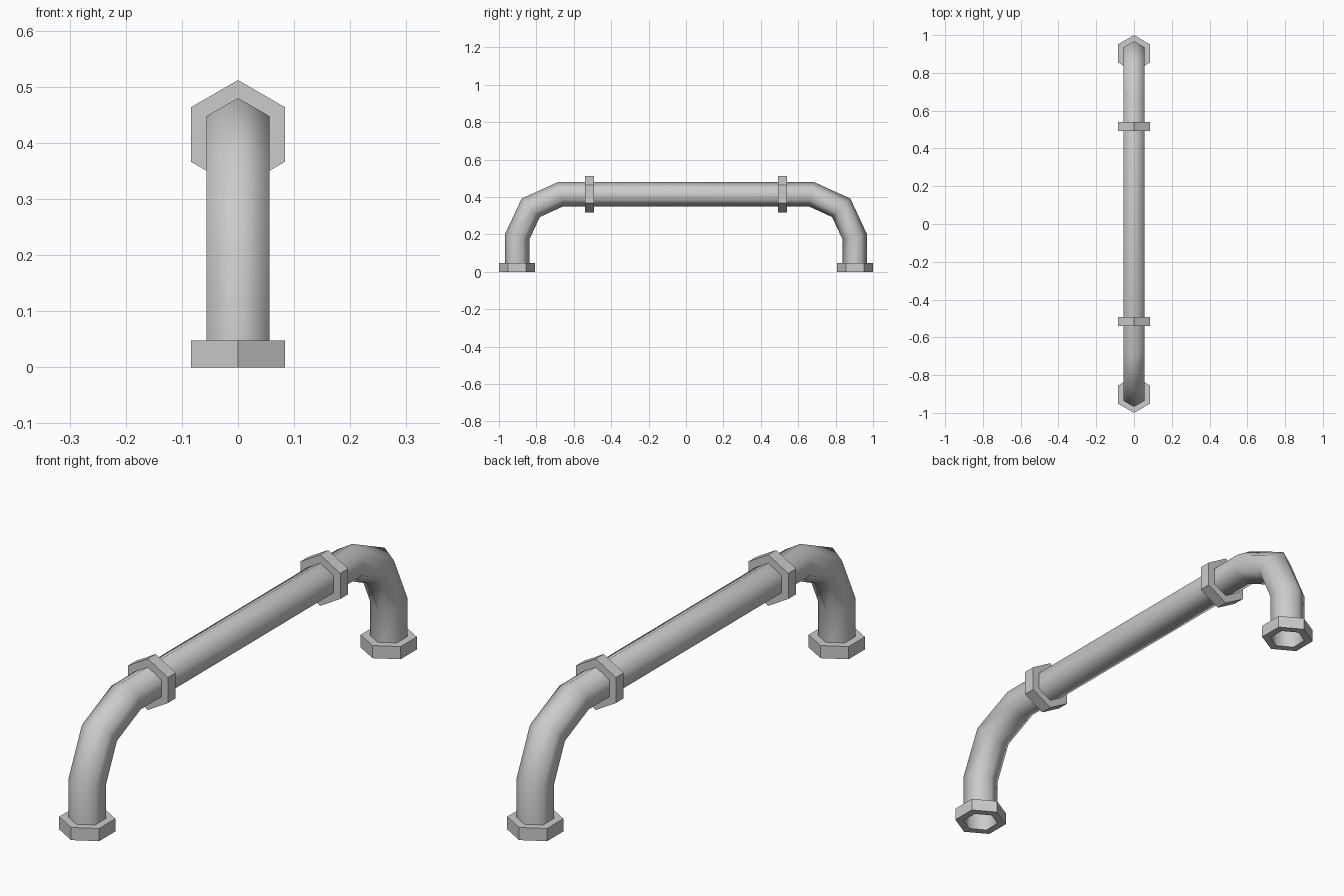
import bpy, bmesh
from math import sin, cos, pi
from mathutils import Vector

cube = bpy.data.objects.get("Cube")
if cube:
    bpy.data.objects.remove(cube, do_unlink=True)

metal = bpy.data.materials.new("grey metal")
metal.use_nodes = True
metal.diffuse_color = (0.6, 0.6, 0.6, 1)
metal.node_tree.nodes["Principled BSDF"].inputs["Base Color"].default_value = (0.6, 0.6, 0.6, 1)

SIDES = 6
PIPE_R, NUT_R = 0.065, 0.097
LEG_Y, BAR_Z = 0.903, 0.415


def finish(bm, name, smooth):
    bmesh.ops.recalc_face_normals(bm, faces=bm.faces)
    mesh = bpy.data.meshes.new(name)
    bm.to_mesh(mesh)
    bm.free()
    mesh.materials.append(metal)
    for p in mesh.polygons:
        p.use_smooth = smooth
    obj = bpy.data.objects.new(name, mesh)
    bpy.context.collection.objects.link(obj)
    return obj


def ring(bm, centre, across, r):
    """Hexagon with its corners along the 'across' direction."""
    return [bm.verts.new(centre + across * (r * cos(2 * pi * i / SIDES))
                         + Vector((r * sin(2 * pi * i / SIDES), 0, 0)))
            for i in range(SIDES)]


def bridge(bm, a, b):
    for i in range(SIDES):
        j = (i + 1) % SIDES
        bm.faces.new((a[i], a[j], b[j], b[i]))


def pipe(name, path):
    """Open tube along a path in the yz plane, mitred at each bend."""
    bm = bmesh.new()
    rings = []
    for i, p in enumerate(path):
        before = (p - path[i - 1]).normalized() if i else None
        after = (path[i + 1] - p).normalized() if i + 1 < len(path) else None
        before, after = before or after, after or before
        mid = (before + after).normalized()
        across = Vector((0, -mid.z, mid.y)) / mid.dot(before)
        rings.append(ring(bm, p, across, PIPE_R))
    for a, b in zip(rings, rings[1:]):
        bridge(bm, a, b)
    return finish(bm, name, True)


def nut(name, start, end, across):
    """Hexagonal collar fitted round the pipe."""
    bm = bmesh.new()
    loops = [ring(bm, c, across, r) for c, r in
             ((start, PIPE_R), (start, NUT_R), (end, NUT_R), (end, PIPE_R))]
    for a, b in zip(loops, loops[1:]):
        bridge(bm, a, b)
    return finish(bm, name, False)


# Bent handle pipe: one half, then its mirror
half = [(LEG_Y, 0), (LEG_Y, 0.186), (0.83, 0.342), (0.67, BAR_Z)]
path = [Vector((0, -y, z)) for y, z in half] + [Vector((0, y, z)) for y, z in reversed(half)]
pipe("handle_pipe", path)

# Foot nuts and bar collars at both ends
for side, s in (("front", -1), ("back", 1)):
    nut(side + "_foot_nut", Vector((0, s * LEG_Y, 0)), Vector((0, s * LEG_Y, 0.048)), Vector((0, 1, 0)))
    nut(side + "_bar_collar", Vector((0, s * 0.493, BAR_Z)), Vector((0, s * 0.54, BAR_Z)), Vector((0, 0, 1)))
